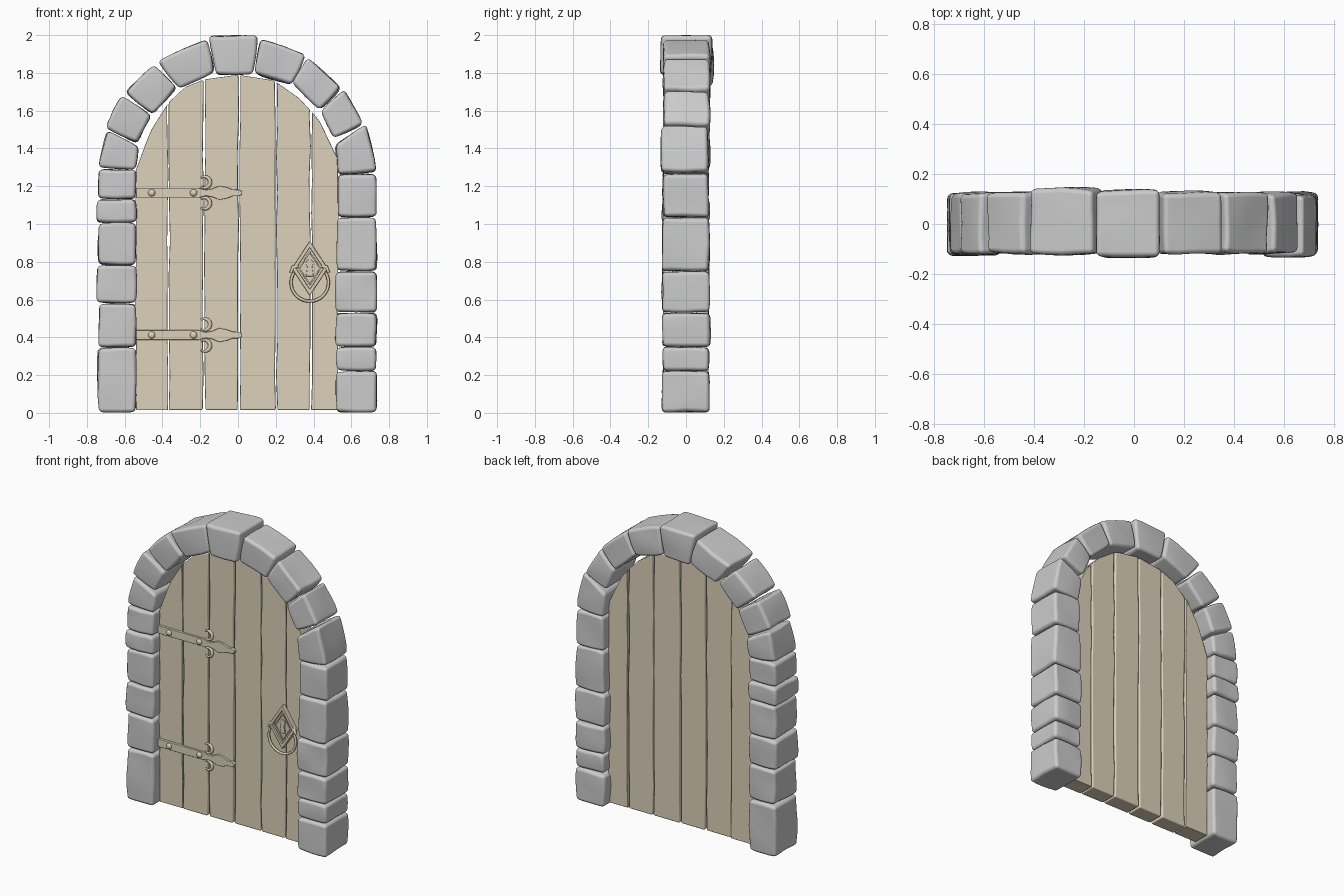
import bpy, bmesh, math, random
from mathutils import Vector, noise

if "Cube" in bpy.data.objects:
    bpy.data.objects.remove(bpy.data.objects["Cube"])

random.seed(4)
wood = bpy.data.materials.new("wood")
wood.diffuse_color = (0.72, 0.64, 0.49, 1)
wood.use_nodes = True
wood.node_tree.nodes["Principled BSDF"].inputs["Base Color"].default_value = wood.diffuse_color


def finish(name, bm, mat=None, bevel=0, segments=2, limit=40):
    bmesh.ops.recalc_face_normals(bm, faces=bm.faces)
    me = bpy.data.meshes.new(name)
    bm.to_mesh(me)
    bm.free()
    ob = bpy.data.objects.new(name, me)
    bpy.context.collection.objects.link(ob)
    if mat:
        me.materials.append(mat)
    if bevel:
        m = ob.modifiers.new("bevel", 'BEVEL')
        m.width, m.segments = bevel, segments
        m.limit_method, m.angle_limit = 'ANGLE', math.radians(limit)
        m.harden_normals = True
    for p in me.polygons:
        p.use_smooth = bool(bevel)
    return ob


def prism(name, outline, y0, y1, bevel=0.0, hole=None):
    """Extrude an x-z outline from y0 to y1; hole is a matching inner loop."""
    bm = bmesh.new()
    loops = [[[bm.verts.new((x, y, z)) for x, z in pts] for y in (y0, y1)]
             for pts in ([outline, hole] if hole else [outline])]
    n = len(outline)
    for front, back in loops:
        for i in range(n):
            j = (i + 1) % n
            bm.faces.new((front[i], front[j], back[j], back[i]))
    for s in (0, 1):
        if hole:
            for i in range(n):
                j = (i + 1) % n
                bm.faces.new((loops[0][s][i], loops[0][s][j], loops[1][s][j], loops[1][s][i]))
        else:
            bm.faces.new(loops[0][s])
    return finish(name, bm, wood, bevel, 2)


def stone(name, corners, y0=-0.125, y1=0.125):
    """Pillowy worn block; corners run top-left, top-right, bottom-right, bottom-left."""
    tl, tr, br, bl = [Vector((x, 0, z)) for x, z in corners]
    bm = bmesh.new()
    bmesh.ops.create_cube(bm, size=2)
    bmesh.ops.subdivide_edges(bm, edges=bm.edges[:], cuts=3, use_grid_fill=True)
    seed = Vector([random.uniform(0, 50) for _ in range(3)])
    for v in bm.verts:
        u, d, w = v.co
        a = u * (0.98 + 0.04 * (1 - w * w)) / 2 + 0.5
        b = w * (0.98 + 0.03 * (1 - u * u)) / 2 + 0.5
        p = bl.lerp(br, a).lerp(tl.lerp(tr, a), b)
        p.y = (y0 + y1) / 2 + (y1 - y0) / 2 * d * (0.96 + 0.02 * (2 - u * u - w * w))
        p += noise.noise_vector(p * 7 + seed) * 0.009
        p.z = min(max(p.z, 0.002), 2.0)
        v.co = p
    return finish(name, bm, None, 0.02, 3, 45)


# Side stones
for side, x0, x1, levels in (
        ("left", -0.742, -0.54, (0.0, 0.347, 0.58, 0.782, 1.007, 1.132, 1.29)),
        ("right", 0.525, 0.732, (0.0, 0.222, 0.35, 0.53, 0.75, 1.037, 1.265))):
    for i, (a, b) in enumerate(zip(levels, levels[1:])):
        o = random.uniform(-0.006, 0.008)
        stone(f"{side}_stone_{i + 1}",
              [(x0 - o, b - 0.002), (x1, b - 0.002), (x1, a + 0.002), (x0 - o, a + 0.002)],
              -0.125 - o / 2, 0.123 + o / 2)

# Arch stones
arch = [
    ((-.696, 1.496), (-.526, 1.406), (-.545, 1.289), (-.738, 1.300)),
    ((-.616, 1.682), (-.458, 1.576), (-.532, 1.427), (-.700, 1.510)),
    ((-.442, 1.841), (-.325, 1.724), (-.452, 1.581), (-.600, 1.692)),
    ((-.426, 1.862), (-.163, 1.979), (-.124, 1.804), (-.310, 1.719)),
    ((-.156, 1.996), (.108, 1.996), (.077, 1.790), (-.114, 1.790)),
    ((.119, 1.984), (.362, 1.896), (.283, 1.735), (.082, 1.798)),
    ((.368, 1.883), (.548, 1.724), (.431, 1.602), (.288, 1.745)),
    ((.558, 1.714), (.663, 1.528), (.505, 1.454), (.438, 1.597)),
    ((.680, 1.528), (.735, 1.278), (.526, 1.260), (.514, 1.420)),
]
depths = {3: (-0.122, 0.143), 4: (-0.136, 0.138), 8: (-0.134, 0.12)}
for i, c in enumerate(arch):
    stone(f"arch_stone_{i + 1}", c, *depths.get(i, (-0.12, 0.128)))

# Door planks, cut to the arch curve
curve = [(-.55, 1.26), (-.465, 1.49), (-.37, 1.64), (-.28, 1.725), (-.18, 1.765), (0, 1.79),
         (.19, 1.76), (.325, 1.665), (.43, 1.55), (.54, 1.32)]


def arch_z(x):
    for (xa, za), (xb, zb) in zip(curve, curve[1:]):
        if x <= xb:
            return za + (zb - za) * (x - xa) / (xb - xa)
    return curve[-1][1]


edges = [(-.542, -.372), (-.364, -.184), (-.176, .002), (.010, .197), (.205, .382), (.390, .530)]
for i, (a, b) in enumerate(edges):
    def wavy(x):
        top = arch_z(x)
        return [(x + random.uniform(-.004, .004), 0.015 + (top - 0.03) * k / 9) for k in range(10)]
    top = [(a + (b - a) * k / 6, arch_z(a + (b - a) * k / 6)) for k in range(7)]
    shift = random.uniform(-0.004, 0.004)
    prism(f"plank_{i + 1}", wavy(a) + top + wavy(b)[::-1], -0.055 + shift, 0.055 + shift, 0.008)


def rod(name, points, radii, cyclic=False):
    """Round bar along a path with a radius at every point."""
    cu = bpy.data.curves.new(name, 'CURVE')
    cu.dimensions, cu.bevel_depth, cu.bevel_resolution = '3D', 1.0, 2
    cu.use_fill_caps = True
    sp = cu.splines.new('POLY')
    sp.points.add(len(points) - 1)
    for p, co, r in zip(sp.points, points, radii):
        p.co, p.radius = (*co, 1), r
    sp.use_cyclic_u = cyclic
    cu.materials.append(wood)
    ob = bpy.data.objects.new(name, cu)
    bpy.context.collection.objects.link(ob)
    return ob


def dome(name, x, y, z, r):
    bm = bmesh.new()
    bmesh.ops.create_uvsphere(bm, u_segments=16, v_segments=8, radius=r)
    for v in bm.verts:
        v.co = Vector((x + v.co.x, y + v.co.y * 0.7, z + v.co.z))
    ob = finish(name, bm, wood)
    ob.data.shade_smooth()


# Strap hinges: flat strap with leaf tip, two curls and rivets
half = [(-.54, .026), (-.21, .026), (-.17, .016), (-.135, .022), (-.10, .037),
        (-.06, .030), (-.03, .018), (.005, .017), (.022, .008)]
for n, hz in (("upper", 1.165), ("lower", 0.412)):
    outline = [(x, hz + h) for x, h in half] + [(x, hz - h) for x, h in reversed(half)]
    prism(f"{n}_hinge_strap", outline, -0.07, -0.05, 0.003)
    for s in (1, -1):
        angles = [math.radians(130 - 260 * k / 16) for k in range(17)]
        rod(f"{n}_hinge_curl_{'top' if s > 0 else 'bottom'}",
            [(-.178 + .030 * math.cos(t), -0.06, hz + s * (.056 + .030 * math.sin(t))) for t in angles],
            [0.004 + 0.007 * math.sin(math.pi * k / 16) for k in range(17)])
    for k, x in enumerate((-.457, -.235)):
        dome(f"{n}_hinge_rivet_{k + 1}", x, -0.07, hz, 0.019)

# Diamond lock plate with raised rims and keyhole
cx, cz = 0.38, 0.765


def diamond(w, h):
    return [(cx - w, cz), (cx, cz + h), (cx + w, cz), (cx, cz - h)]


prism("lock_plate", diamond(.088, .132), -0.07, -0.05)
prism("lock_outer_rim", diamond(.095, .145), -0.083, -0.05, 0.003, diamond(.072, .110))
prism("lock_inner_rim", diamond(.060, .092), -0.077, -0.06, 0.002, diamond(.052, .080))
keyhole = [(cx + .020 * math.cos(math.radians(a)), cz + .027 + .020 * math.sin(math.radians(a)))
           for a in range(-50, 231, 20)] + [(cx - .020, cz - .042), (cx + .020, cz - .042)]
prism("keyhole_plate", keyhole, -0.078, -0.06, 0.002)

# Ring handle hanging from two knobs
angles = [math.radians(148 + 244 * k / 32) for k in range(33)]
rod("ring_handle", [(cx + .099 * math.cos(t), -0.078, .69 + .099 * math.sin(t)) for t in angles], [.008] * 33)
for s in (-1, 1):
    rod(f"ring_pivot_{'left' if s < 0 else 'right'}",
        [(cx + s * .100, -0.078, .742), (cx + s * .088, -0.078, .772), (cx + s * .060, -0.076, .776)],
        [.008, .010, .006])
